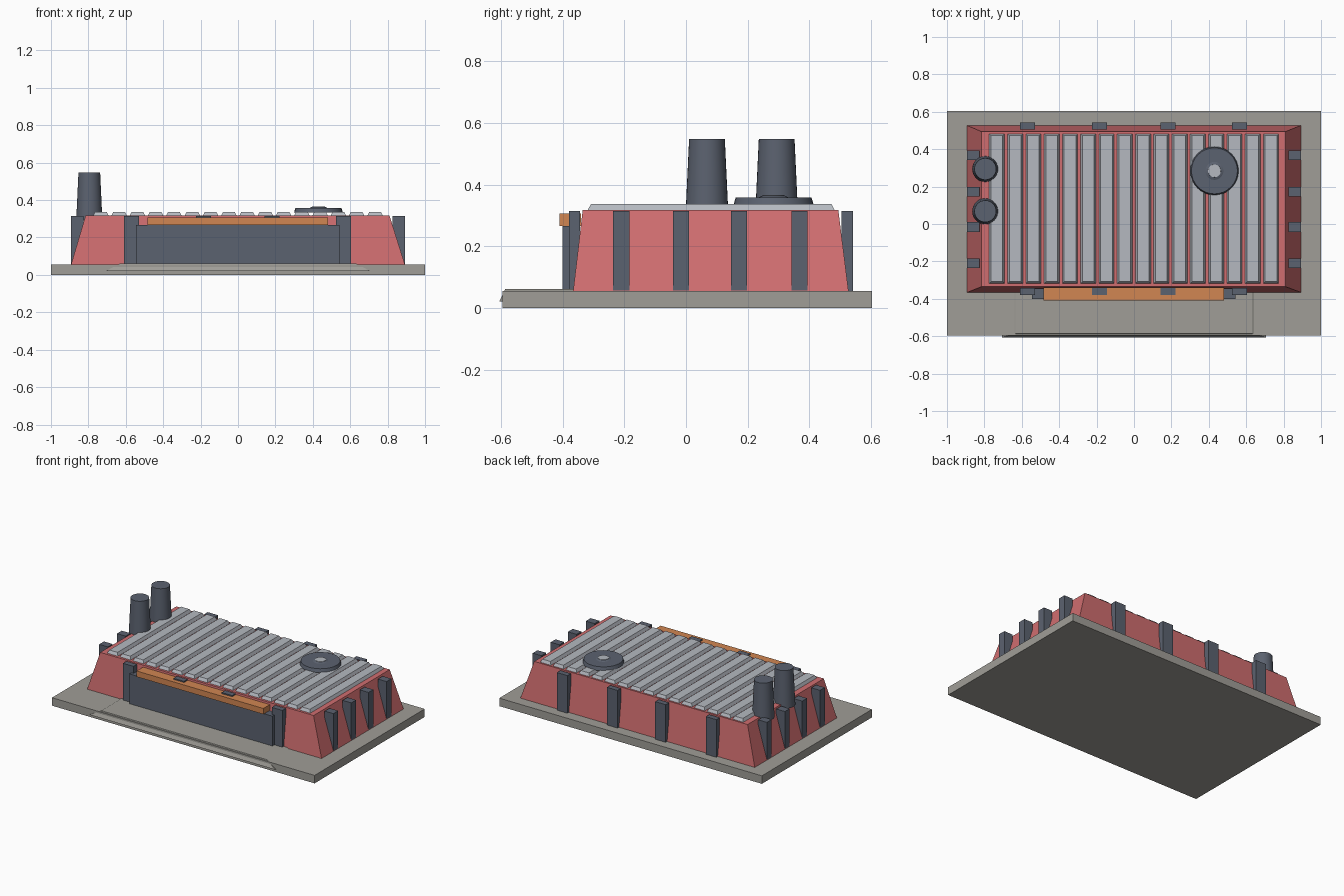
import bpy
import bmesh

if "Cube" in bpy.data.objects:
    bpy.data.objects.remove(bpy.data.objects["Cube"])


def material(name, rgb):
    m = bpy.data.materials.new(name)
    m.diffuse_color = (*rgb, 1)
    m.use_nodes = True
    m.node_tree.nodes["Principled BSDF"].inputs["Base Color"].default_value = m.diffuse_color
    return m


RED = material("red wall", (0.63, 0.155, 0.16))
DARK = material("dark slate", (0.105, 0.122, 0.16))
LIGHT = material("light grey panel", (0.46, 0.485, 0.53))
STONE = material("concrete", (0.35, 0.34, 0.31))
ORANGE = material("orange", (0.64, 0.24, 0.085))


def finish(bm, name, mat):
    bmesh.ops.recalc_face_normals(bm, faces=bm.faces)
    me = bpy.data.meshes.new(name)
    bm.to_mesh(me)
    bm.free()
    me.materials.append(mat)
    ob = bpy.data.objects.new(name, me)
    bpy.context.collection.objects.link(ob)
    return ob


def frustum(name, mat, low, high, z0, z1):
    """Tapered block; low and high are (x0, x1, y0, y1) rectangles."""
    bm = bmesh.new()
    rings = []
    for (x0, x1, y0, y1), z in ((low, z0), (high, z1)):
        rings.append([bm.verts.new((x, y, z)) for x, y in
                      ((x0, y0), (x1, y0), (x1, y1), (x0, y1))])
    a, b = rings
    bm.faces.new(a)
    bm.faces.new(b)
    for i in range(4):
        j = (i + 1) % 4
        bm.faces.new((a[i], a[j], b[j], b[i]))
    return finish(bm, name, mat)


def box(name, mat, x0, x1, y0, y1, z0, z1):
    rect = (x0, x1, y0, y1)
    return frustum(name, mat, rect, rect, z0, z1)


def cone(name, mat, x, y, r0, r1, z0, z1, sides=32):
    bm = bmesh.new()
    bmesh.ops.create_cone(bm, cap_ends=True, segments=sides,
                          radius1=r0, radius2=r1, depth=z1 - z0)
    bmesh.ops.translate(bm, verts=bm.verts, vec=(x, y, (z0 + z1) / 2))
    for f in bm.faces:
        f.smooth = len(f.verts) == 4
    ob = finish(bm, name, mat)
    bpy.context.view_layer.objects.active = ob
    ob.select_set(True)
    bpy.ops.object.shade_smooth_by_angle()
    ob.select_set(False)
    return ob


# Ground slab and low entrance ramp
box("base_slab", STONE, -1, 1, -0.595, 0.603, 0, 0.055)
frustum("entrance_ramp", STONE, (-0.707, 0.707, -0.606, -0.35),
        (-0.63, 0.63, -0.586, -0.35), 0.02, 0.061)

# Sloped main hall
frustum("main_hall", RED, (-0.893, 0.893, -0.366, 0.527),
        (-0.815, 0.81, -0.335, 0.494), 0.054, 0.317)

# Ribbed roof panels
for i in range(16):
    x = -0.733 + i * 0.0977
    frustum(f"roof_panel_{i + 1}", LIGHT,
            (x - 0.042, x + 0.042, -0.32, 0.483),
            (x - 0.031, x + 0.031, -0.308, 0.472), 0.315, 0.337)

# Buttresses on the front and back walls
for i, x in enumerate((-0.57, -0.185, 0.182, 0.564)):
    box(f"front_buttress_{i + 1}", DARK, x - 0.04, x + 0.04,
        -0.38, -0.343, 0.054, 0.314)
    box(f"back_buttress_{i + 1}", DARK, x - 0.04, x + 0.04,
        0.505, 0.542, 0.054, 0.314)

# Buttresses on the side walls
for i, y in enumerate((-0.21, -0.016, 0.172, 0.368)):
    for side, s in (("left", -1), ("right", 1)):
        xs = sorted((s * 0.826, s * 0.892))
        box(f"{side}_buttress_{i + 1}", DARK, *xs,
            y - 0.026, y + 0.026, 0.054, 0.314)

# Wide gate with a lintel above
box("gate", DARK, -0.546, 0.543, -0.401, -0.345, 0.054, 0.266)
box("gate_lintel", ORANGE, -0.485, 0.48, -0.41, -0.34, 0.266, 0.306)

# Chimneys
for i, y in enumerate((0.068, 0.294)):
    cone(f"chimney_{i + 1}", DARK, -0.795, y, 0.07, 0.058, 0.29, 0.547)

# Roof vent with a pale hub
cone("roof_vent", DARK, 0.43, 0.284, 0.13, 0.123, 0.334, 0.358)
cone("vent_hub_collar", DARK, 0.43, 0.284, 0.05, 0.036, 0.357, 0.364)
cone("vent_hub", LIGHT, 0.43, 0.284, 0.035, 0.034, 0.36, 0.366)
